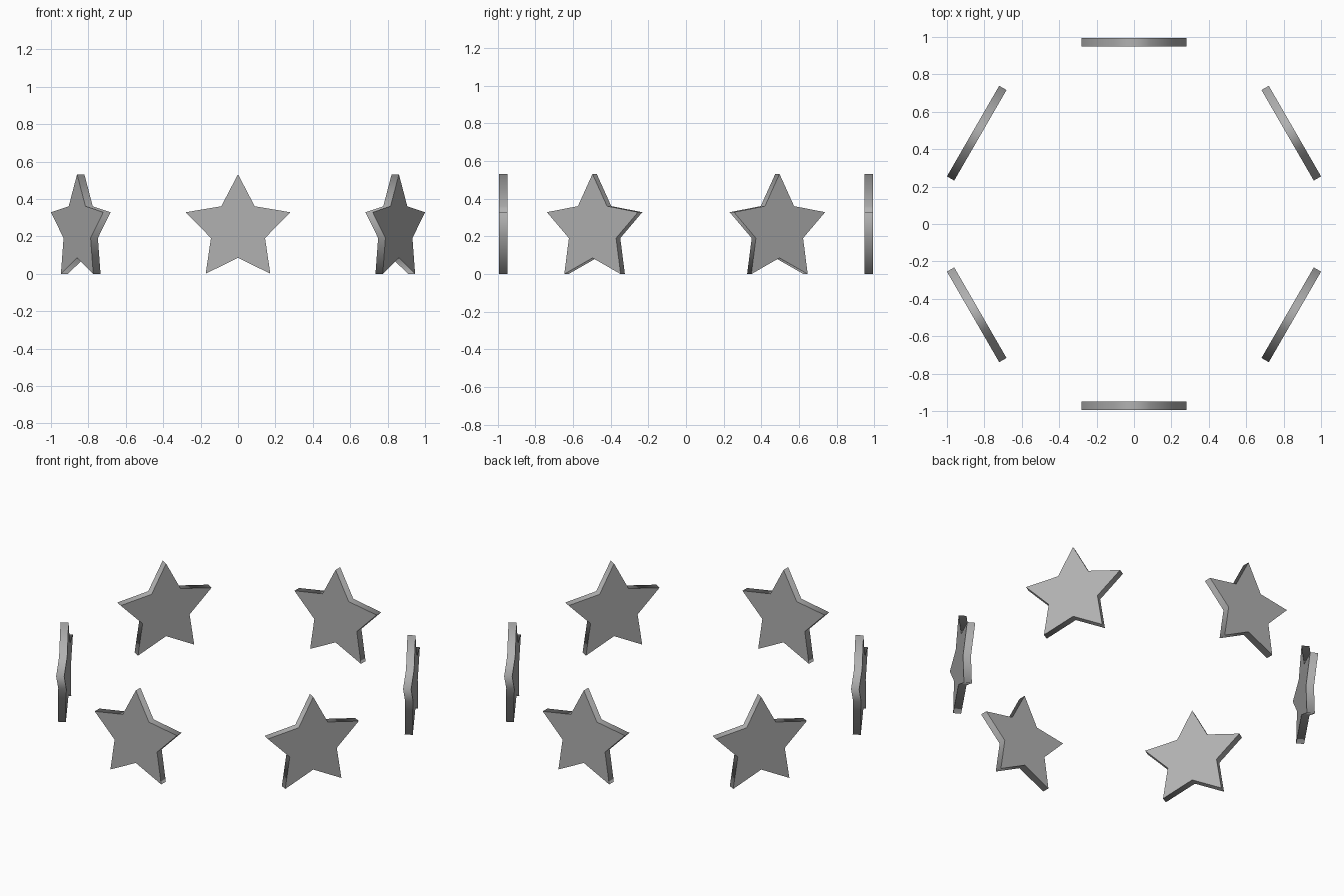
import bpy, bmesh
from math import sin, cos, pi, radians
from mathutils import Matrix

if "Cube" in bpy.data.objects:
    bpy.data.objects.remove(bpy.data.objects["Cube"])

OUTER, INNER = 0.294, 0.152      # star point and notch radii
THICK, RING = 0.045, 0.971       # plate thickness, ring radius to plate centre
COUNT = 6


def star_mesh():
    """Upright five-pointed plate facing -y, lower points on z = 0."""
    bm = bmesh.new()
    lift = OUTER * cos(pi / 5)
    verts = []
    for i in range(10):
        r = INNER if i % 2 else OUTER
        a = i * pi / 5
        verts.append(bm.verts.new((r * sin(a), -THICK / 2, lift + r * cos(a))))
    face = bm.faces.new(verts)
    ext = bmesh.ops.extrude_face_region(bm, geom=[face], use_keep_orig=True)
    moved = [g for g in ext["geom"] if isinstance(g, bmesh.types.BMVert)]
    bmesh.ops.translate(bm, verts=moved, vec=(0, THICK, 0))
    bmesh.ops.recalc_face_normals(bm, faces=bm.faces)
    # Flat front and back, smooth rim, crisp outline between them
    for f in bm.faces:
        f.smooth = len(f.verts) == 4
        if not f.smooth:
            for e in f.edges:
                e.smooth = False
    mesh = bpy.data.meshes.new("star")
    bm.to_mesh(mesh)
    bm.free()
    return mesh


# Darker grey for all stars
grey = bpy.data.materials.new("dark_grey")
grey.diffuse_color = (0.44, 0.44, 0.44, 1)
grey.use_nodes = True
grey.node_tree.nodes["Principled BSDF"].inputs["Base Color"].default_value = grey.diffuse_color

# Ring of stars, each facing outward
mesh = star_mesh()
mesh.materials.append(grey)
for i in range(COUNT):
    star = bpy.data.objects.new(f"star_{i + 1}", mesh)
    star.matrix_world = (Matrix.Rotation(radians(360 / COUNT * i), 4, 'Z')
                         @ Matrix.Translation((0, -RING, 0)))
    bpy.context.collection.objects.link(star)
